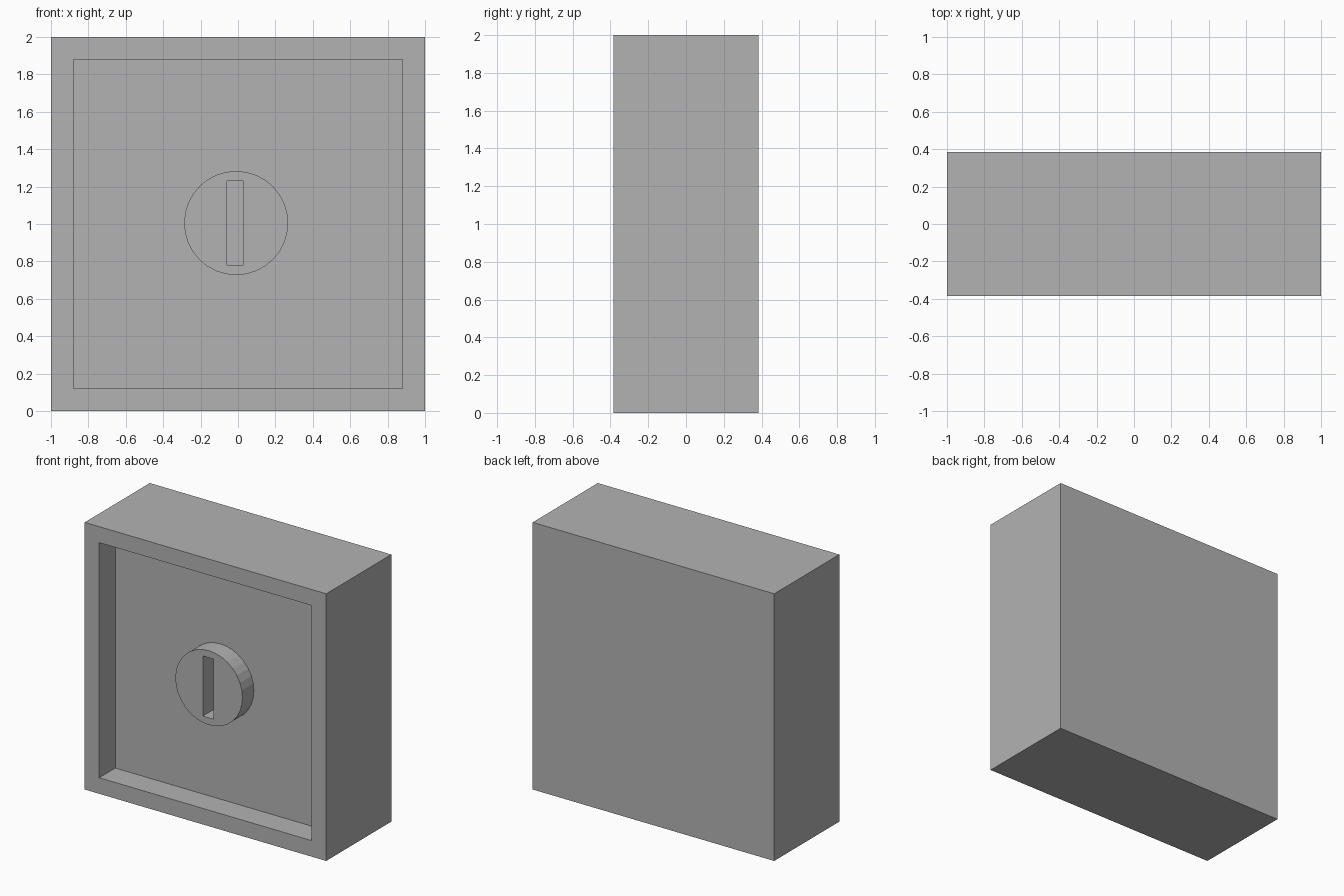
import bpy
import math

if "Cube" in bpy.data.objects:
    bpy.data.objects.remove(bpy.data.objects["Cube"], do_unlink=True)

# One plain grey for everything
GREY = (0.45, 0.45, 0.45, 1.0)
grey = bpy.data.materials.new("plain_grey")
grey.use_nodes = True
grey.diffuse_color = GREY
grey.node_tree.nodes["Principled BSDF"].inputs["Base Color"].default_value = GREY

FRONT, BACK = -0.385, 0.385
FLOOR = -0.195       # bottom of the front recess
DIAL_FRONT = -0.33   # face of the round dial
DIAL_X, DIAL_Z = -0.01, 1.005


def box(name, x, y, z):
    """Box spanning the given (min, max) pairs."""
    spans = (x, y, z)
    bpy.ops.mesh.primitive_cube_add(size=1, location=[sum(s) / 2 for s in spans])
    obj = bpy.context.object
    obj.name = name
    obj.scale = [s[1] - s[0] for s in spans]
    bpy.ops.object.transform_apply(location=False, rotation=False, scale=True)
    obj.data.materials.append(grey)
    return obj


def cut(target, cutter):
    """Subtract the cutter, then remove it."""
    mod = target.modifiers.new("cut", 'BOOLEAN')
    mod.operation = 'DIFFERENCE'
    mod.solver = 'EXACT'
    mod.object = cutter
    cutter.hide_render = True
    bpy.context.view_layer.objects.active = target
    bpy.ops.object.modifier_apply(modifier=mod.name)
    bpy.data.objects.remove(cutter, do_unlink=True)


# Housing with a square recess in the front
housing = box("housing", (-1, 1), (FRONT, BACK), (0, 2))
cut(housing, box("recess_cutter", (-0.88, 0.88), (FRONT - 0.1, FLOOR), (0.12, 1.88)))

# Round dial standing on the recess floor
bpy.ops.mesh.primitive_cylinder_add(
    vertices=32, radius=0.278, depth=FLOOR - DIAL_FRONT,
    location=(DIAL_X, (FLOOR + DIAL_FRONT) / 2, DIAL_Z),
    rotation=(math.pi / 2, 0, 0))
dial = bpy.context.object
dial.name = "dial"
dial.data.materials.append(grey)

# Upright slot through the dial
cut(dial, box("slot_cutter", (DIAL_X - 0.05, DIAL_X + 0.04), (DIAL_FRONT - 0.1, FLOOR + 0.1),
              (DIAL_Z - 0.225, DIAL_Z + 0.225)))
